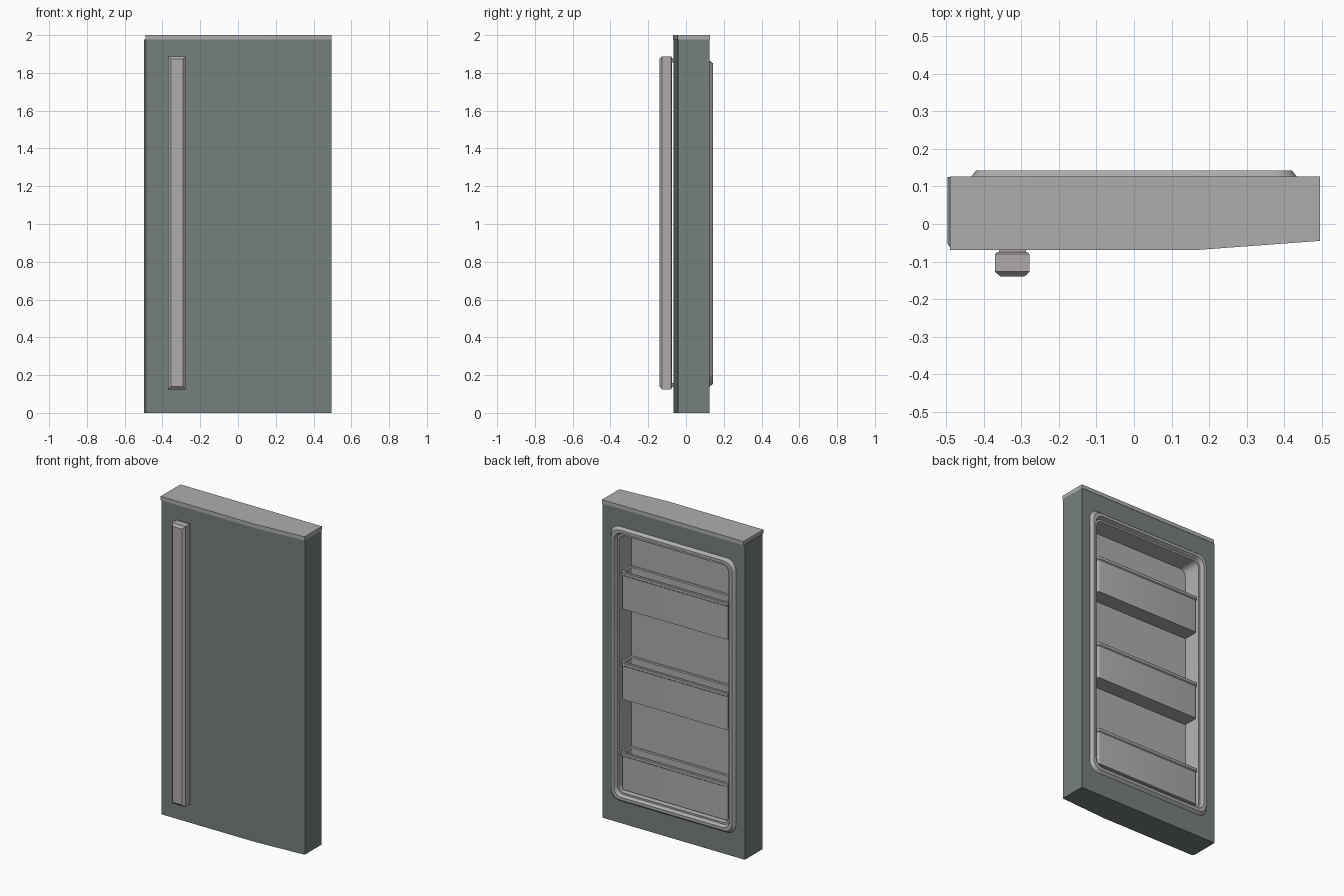
import bpy, bmesh, math
from mathutils import Vector

cube = bpy.data.objects.get("Cube")
if cube:
    bpy.data.objects.remove(cube, do_unlink=True)


def material(name, rgb):
    m = bpy.data.materials.new(name)
    m.use_nodes = True
    col = (*rgb, 1.0)
    m.diffuse_color = col
    m.node_tree.nodes["Principled BSDF"].inputs["Base Color"].default_value = col
    return m


SLATE = material("slate_grey", (0.18, 0.215, 0.205))
GREY = material("light_grey", (0.42, 0.42, 0.42))
WARM = material("warm_handle_grey", (0.44, 0.41, 0.41))


def finish(name, bm, mat, smooth=False):
    bmesh.ops.recalc_face_normals(bm, faces=bm.faces)
    me = bpy.data.meshes.new(name)
    bm.to_mesh(me)
    bm.free()
    me.materials.append(mat)
    ob = bpy.data.objects.new(name, me)
    bpy.context.collection.objects.link(ob)
    bpy.ops.object.select_all(action='DESELECT')
    ob.select_set(True)
    bpy.context.view_layer.objects.active = ob
    if smooth:
        bpy.ops.object.shade_smooth_by_angle(angle=math.radians(30))
    return ob


def rounded_rect(a0, a1, b0, b1, r, steps=5):
    """Outline of a rectangle; r = 0 gives four plain corners."""
    if r <= 0:
        return [(a1, b1), (a0, b1), (a0, b0), (a1, b0)]
    pts = []
    centres = [(a1 - r, b1 - r), (a0 + r, b1 - r), (a0 + r, b0 + r), (a1 - r, b0 + r)]
    for q, (ca, cb) in enumerate(centres):
        for i in range(steps + 1):
            t = (q + i / steps) * math.pi / 2
            pts.append((ca + r * math.cos(t), cb + r * math.sin(t)))
    return pts


def loft(name, rect, rings, mat, axis, smooth=False):
    """Closed solid through rings of (inset, level, corner radius) along y or z."""
    bm = bmesh.new()
    a0, a1, b0, b1 = rect
    loops = []
    for inset, level, r in rings:
        outline = rounded_rect(a0 + inset, a1 - inset, b0 + inset, b1 - inset, r)
        loops.append([bm.verts.new((a, level, b) if axis == 'y' else (a, b, level))
                      for a, b in outline])
    n = len(loops[0])
    for lo, hi in zip(loops, loops[1:]):
        for i in range(n):
            j = (i + 1) % n
            bm.faces.new((lo[i], lo[j], hi[j], hi[i]))
    bm.faces.new(loops[0])
    bm.faces.new(loops[-1])
    return finish(name, bm, mat, smooth)


def prism(name, profile, z0, z1, mat):
    bm = bmesh.new()
    face = bm.faces.new([bm.verts.new((x, y, z0)) for x, y in profile])
    ext = bmesh.ops.extrude_face_region(bm, geom=[face])
    top = [v for v in ext["geom"] if isinstance(v, bmesh.types.BMVert)]
    bmesh.ops.translate(bm, verts=top, vec=Vector((0, 0, z1 - z0)))
    return finish(name, bm, mat)


# Door slab: chamfered on the handle side, tapering towards the hinge side
slab = prism("door_slab", [(-0.497, -0.052), (-0.488, -0.065), (0.17, -0.065),
                           (0.495, -0.043), (0.495, 0.125), (-0.497, 0.125)],
             0.0, 1.978, SLATE)

# Top cap strip
prism("top_cap", [(-0.49, -0.069), (0.17, -0.069), (0.495, -0.045),
                  (0.495, 0.127), (-0.49, 0.127)], 1.976, 2.0, GREY)

# Recess in the back of the slab
LINER = (-0.436, 0.436, 0.138, 1.866)
cutter = loft("recess_cutter", LINER, [(0.026, -0.005, 0.04), (0.026, 0.2, 0.04)],
              SLATE, 'y')
cutter.hide_render = True
mod = slab.modifiers.new("recess", 'BOOLEAN')
mod.operation = 'DIFFERENCE'
mod.solver = 'EXACT'
mod.object = cutter
bpy.context.view_layer.objects.active = slab
bpy.ops.object.modifier_apply(modifier=mod.name)
bpy.data.objects.remove(cutter, do_unlink=True)

# Inner liner with raised rim, step and sloping walls
loft("inner_liner", LINER,
     [(0.03, 0.0, 0.04), (0.03, 0.123, 0.04), (0.0, 0.123, 0.06),
      (0.016, 0.143, 0.055), (0.034, 0.143, 0.05), (0.044, 0.122, 0.045),
      (0.055, 0.122, 0.04), (0.07, 0.02, 0.04)], GREY, 'y', True)

# Three open door bins
for label, z in (("lower", 0.21), ("middle", 0.778), ("upper", 1.346)):
    top = z + 0.235
    loft(label + "_bin", (-0.372, 0.372, 0.012, 0.124),
         [(0.006, z, 0.012), (0.006, top - 0.025, 0.012), (0.0, top - 0.02, 0.014),
          (0.0, top - 0.004, 0.014), (0.004, top, 0.012), (0.016, top, 0.008),
          (0.02, top - 0.005, 0.008), (0.02, z + 0.015, 0.008)], GREY, 'z', True)

# Handle bar with chamfered front, on two short posts
loft("handle_bar", (-0.37, -0.278, 0.125, 1.888),
     [(0.006, -0.075, 0), (0.0, -0.08, 0), (0.0, -0.127, 0), (0.014, -0.14, 0)],
     WARM, 'y')
for label, z in (("lower", 0.148), ("upper", 1.865)):
    loft(label + "_handle_post", (-0.36, -0.288, z - 0.011, z + 0.011),
         [(0.0, -0.078, 0), (0.0, -0.06, 0)], WARM, 'y')
